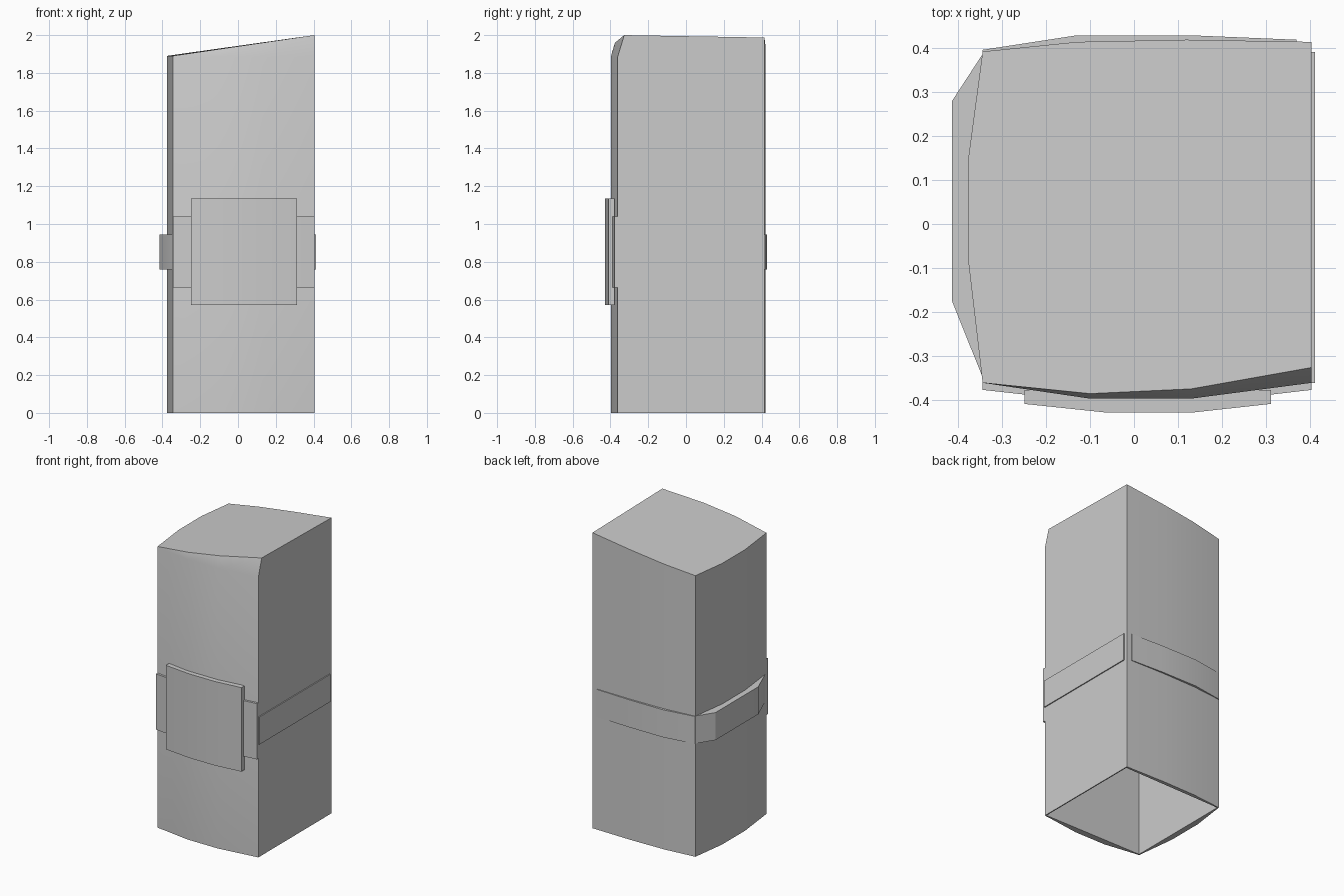
import bpy, bmesh

if "Cube" in bpy.data.objects:
    bpy.data.objects.remove(bpy.data.objects["Cube"])


def finish(name, bm):
    bmesh.ops.recalc_face_normals(bm, faces=bm.faces[:])
    me = bpy.data.meshes.new(name)
    bm.to_mesh(me)
    bm.free()
    ob = bpy.data.objects.new(name, me)
    bpy.context.collection.objects.link(ob)
    bpy.ops.object.select_all(action='DESELECT')
    ob.select_set(True)
    bpy.context.view_layer.objects.active = ob
    bpy.ops.object.shade_smooth_by_angle()
    return ob


def ring(bm, pts):
    return [bm.verts.new(p) for p in pts]


def bridge(bm, a, b):
    n = len(a)
    for i in range(n):
        j = (i + 1) % n
        bm.faces.new((a[i], a[j], b[j], b[i]))


def prism(name, outline, z0, z1):
    bm = bmesh.new()
    lo = ring(bm, [(x, y, z0) for x, y in outline])
    hi = ring(bm, [(x, y, z1) for x, y in outline])
    bridge(bm, lo, hi)
    bm.faces.new(lo)
    bm.faces.new(hi)
    return finish(name, bm)


# body outline: bowed front, back and left walls, flat right wall
outer = [(-0.345, -0.362), (-0.1, -0.398), (0.13, -0.398), (0.405, -0.362),
         (0.405, 0.415), (0.12, 0.42), (-0.13, 0.415), (-0.345, 0.393),
         (-0.377, 0.155), (-0.377, -0.09)]
# straight-sided cavity, point for point against the outline
inner = [(-0.338, -0.355), (-0.1, -0.355), (0.13, -0.355), (0.398, -0.355),
         (0.398, 0.402), (0.12, 0.396), (-0.13, 0.391), (-0.338, 0.386),
         (-0.338, 0.155), (-0.338, -0.09)]
RIM = 1.885


def lid_point(x, y):
    t = max(0.0, (x + 0.345) / 0.75)
    if y < -0.3:
        return (x, y + 0.035 * t, 1.89 + 0.11 * t)
    return (x, y, 1.89 + 0.097 * t)


# hollow body, open at the bottom, with slanted top
bm = bmesh.new()
o0 = ring(bm, [(x, y, 0) for x, y in outer])
o1 = ring(bm, [(x, y, RIM) for x, y in outer])
top = ring(bm, [lid_point(x, y) for x, y in outer])
i0 = ring(bm, [(x, y, 0) for x, y in inner])
i1 = ring(bm, [(x, y, RIM - 0.01) for x, y in inner])
bridge(bm, o0, o1)
bridge(bm, o1, top)
bridge(bm, o0, i0)
bridge(bm, i0, i1)
bm.faces.new(top)
bm.faces.new(i1)
finish("body", bm)

# belt straps on the right, back and left walls
B0, B1 = 0.76, 0.945
prism("belt_right", [(0.4, -0.362), (0.412, -0.362), (0.412, 0.392), (0.4, 0.392)], B0, B1)
prism("belt_back", [(0.37, 0.405), (0.37, 0.42), (0.13, 0.43), (-0.13, 0.43),
                    (-0.345, 0.397), (-0.345, 0.385)], B0, B1)
prism("belt_left", [(-0.34, 0.395), (-0.415, 0.28), (-0.415, -0.175), (-0.34, -0.362)], B0, B1)


# stacked front plates, gently bowed
def plate(name, x0, x1, y_back, y_side, y_mid, z0, z1):
    prism(name, [(x0, y_back), (x0, y_side), (-0.06, y_mid), (0.13, y_mid),
                 (x1, y_side), (x1, y_back)], z0, z1)


plate("front_base_plate", -0.345, 0.405, -0.36, -0.378, -0.41, 0.665, 1.04)
plate("front_cover_plate", -0.25, 0.312, -0.378, -0.41, -0.43, 0.57, 1.135)
